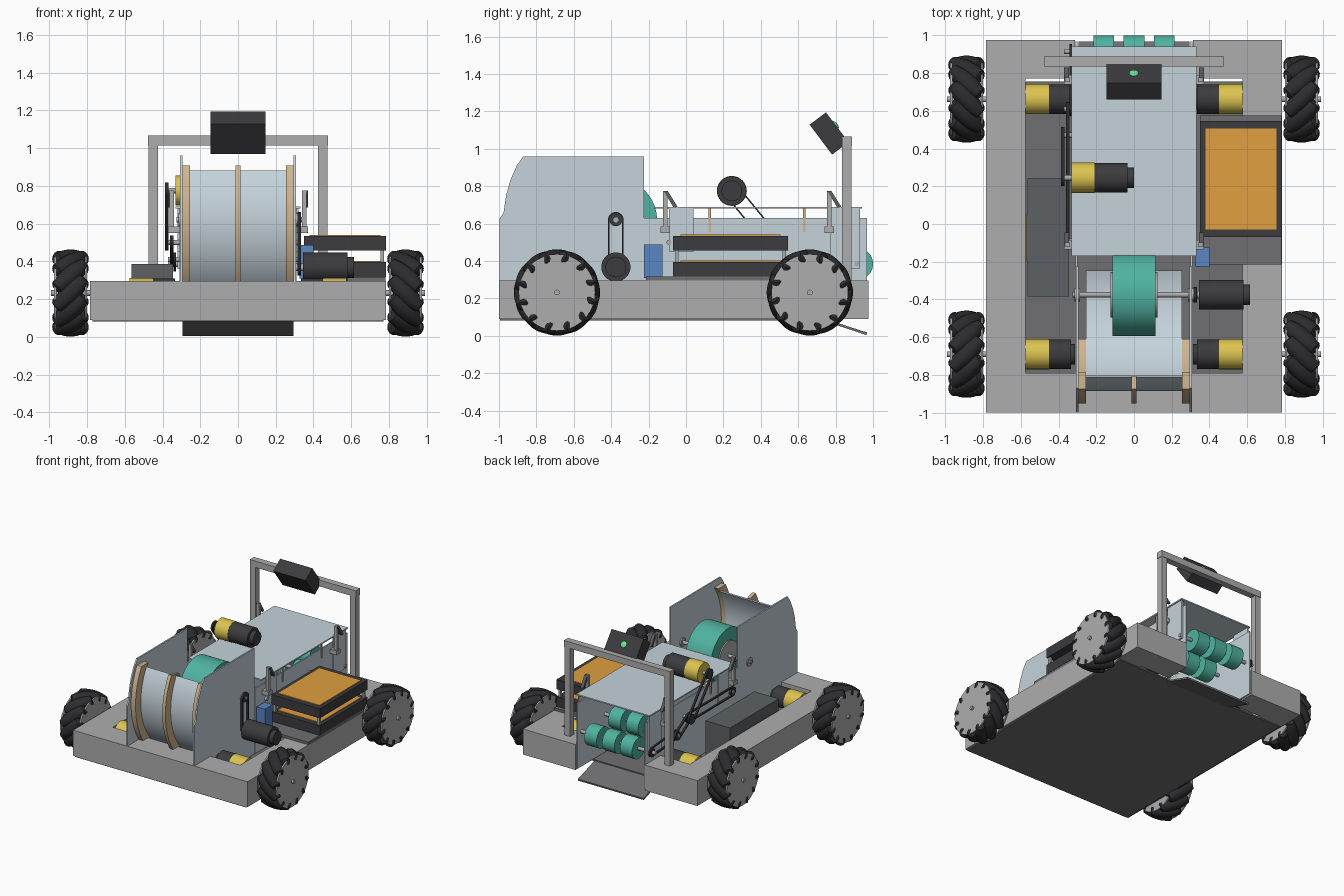
import bpy, bmesh, math
from mathutils import Matrix, Vector
from math import sin, cos, pi, radians

if "Cube" in bpy.data.objects:
    bpy.data.objects.remove(bpy.data.objects["Cube"])


def mat(name, r, g, b):
    m = bpy.data.materials.new(name)
    m.diffuse_color = (r, g, b, 1)
    m.use_nodes = True
    m.node_tree.nodes["Principled BSDF"].inputs["Base Color"].default_value = m.diffuse_color
    return m


DARK = mat("dark", .045, .045, .05)
RUBBER = mat("rubber", .025, .025, .028)
SLATE = mat("slate", .11, .12, .125)
FLOOR = mat("floor", .16, .16, .17)
STEEL = mat("steel", .42, .42, .43)
PANEL = mat("panel", .56, .65, .71)
YELLOW = mat("yellow", .72, .55, .08)
GREEN = mat("green", .08, .45, .36)
LED = mat("led", .15, .8, .3)
ORANGE = mat("orange", .75, .35, .05)
BLUE = mat("blue", .1, .24, .55)
TAN = mat("tan", .62, .46, .28)


def finish(name, bm, m=None, smooth=False):
    bmesh.ops.recalc_face_normals(bm, faces=bm.faces[:])
    me = bpy.data.meshes.new(name)
    bm.to_mesh(me)
    bm.free()
    if smooth:
        for p in me.polygons:
            p.use_smooth = True
        me.set_sharp_from_angle(angle=radians(35))
    if m:
        me.materials.append(m)
    ob = bpy.data.objects.new(name, me)
    bpy.context.scene.collection.objects.link(ob)
    return ob


def box(name, x0, x1, y0, y1, z0, z1, m=None):
    bm = bmesh.new()
    M = Matrix.Translation(((x0 + x1) / 2, (y0 + y1) / 2, (z0 + z1) / 2)) @ \
        Matrix.Diagonal((abs(x1 - x0), y1 - y0, z1 - z0, 1))
    bmesh.ops.create_cube(bm, size=1, matrix=M)
    return finish(name, bm, m)


def cyl(name, x0, x1, y, z, r, m=None, n=40):
    """Cylinder along x."""
    bm = bmesh.new()
    M = Matrix.Translation(((x0 + x1) / 2, y, z)) @ Matrix.Rotation(pi / 2, 4, 'Y')
    bmesh.ops.create_cone(bm, cap_ends=True, segments=n, radius1=r, radius2=r,
                          depth=abs(x1 - x0), matrix=M)
    return finish(name, bm, m, True)


def prism(name, pts, x0, x1, m=None, smooth=False):
    """Extrude a y-z outline along x."""
    bm = bmesh.new()
    f = bm.faces.new([bm.verts.new((x0, y, z)) for y, z in pts])
    g = bmesh.ops.extrude_face_region(bm, geom=[f])
    bmesh.ops.translate(bm, vec=(x1 - x0, 0, 0),
                        verts=[v for v in g['geom'] if isinstance(v, bmesh.types.BMVert)])
    return finish(name, bm, m, smooth)


def arc(cy, cz, r, a0, a1, n=32):
    return [(cy + r * cos(radians(a0 + (a1 - a0) * i / n)),
             cz + r * sin(radians(a0 + (a1 - a0) * i / n))) for i in range(n + 1)]


def belt(name, x, p, q, r, w=.018):
    """Belt loop around two pulleys, with the pulleys."""
    a = math.degrees(math.atan2(q[1] - p[1], q[0] - p[0]))
    loops = [arc(*q, k, a - 90, a + 90, 12) + arc(*p, k, a + 90, a + 270, 12) for k in (r, r + .008)]
    bm = bmesh.new()
    rings = [[bm.verts.new((x + s, *pt)) for pt in loop]
             for s, loop in ((-w / 2, loops[0]), (-w / 2, loops[1]), (w / 2, loops[1]), (w / 2, loops[0]))]
    n = len(rings[0])
    for k in range(4):
        for i in range(n):
            j, l = (i + 1) % n, (k + 1) % 4
            bm.faces.new((rings[k][i], rings[k][j], rings[l][j], rings[l][i]))
    finish(name, bm, RUBBER, True)
    for c in (p, q):
        cyl(name + "_pulley", x - w / 2, x + w / 2, *c, r, DARK, 24)


def wheel(sx, y, twist):
    """Mecanum wheel: two discs, hub and twelve slanted rollers."""
    z, cx = .232, sx * .888
    bm = bmesh.new()
    N, S = 12, 16
    prof = [(-1.04, .022)] + [(t / 4, .051 - .019 * (t / 4) ** 2) for t in range(-4, 5)] + [(1.04, .022)]
    for k in range(N):
        M = Matrix.Translation((cx, y, z)) @ Matrix.Rotation(2 * pi * k / N, 4, 'X') @ \
            Matrix.Translation((0, 0, .18)) @ Matrix.Rotation(twist * pi / 4, 4, 'Z')
        rings = [[bm.verts.new(M @ Vector((t * .105, r * cos(2 * pi * i / S), r * sin(2 * pi * i / S))))
                  for i in range(S)] for t, r in prof]
        for a, b in zip(rings, rings[1:]):
            for i in range(S):
                bm.faces.new((a[i], a[(i + 1) % S], b[(i + 1) % S], b[i]))
        bm.faces.new(rings[0])
        bm.faces.new(rings[-1])
    finish("wheel_rollers", bm, RUBBER, True)
    cyl("wheel_outer_disc", sx * .963, sx * .975, y, z, .205, STEEL, 48)
    cyl("wheel_inner_disc", sx * .80, sx * .812, y, z, .205, STEEL, 48)
    cyl("wheel_hub", sx * .81, sx * .965, y, z, .10, STEEL)
    cyl("wheel_axle", sx * .57, sx * .99, y, z, .015, STEEL, 16)
    # drive motor
    cyl("drive_gearbox", sx * .575, sx * .45, y, z, .08, YELLOW)
    cyl("drive_motor", sx * .45, sx * .335, y, z, .078, DARK)
    cyl("drive_motor_cap", sx * .335, sx * .312, y, z, .055, DARK)


for sx in (-1, 1):
    wheel(sx, -.69, -sx)
    wheel(sx, .662, sx)
    # chassis rails
    box("side_rail", sx * .575, sx * .785, -1, .975, .09, .297, STEEL)
    box("rear_crossmember", sx * .312, sx * .575, .77, .975, .09, .297, STEEL)
    # shooter and tunnel side plates
    side = [(-.225, .1), (-.225, .96), (-.87, .96), (-.905, .91), (-.94, .83), (-.962, .75),
            (-.975, .66), (-.998, .625), (-.998, .1)]
    prism("shooter_side", side, sx * .295, sx * .307, PANEL)
    box("tunnel_side", sx * .30, sx * .31, -.225, .968, .1, .63, PANEL)
    box("front_lid_support", sx * .31, sx * .322, -.09, .04, .45, .682, PANEL)
    box("rear_lid_support", sx * .31, sx * .322, .77, .93, .36, .682, PANEL)
    for y in (.12, .625):
        box("lid_rib_end", sx * .30, sx * .316, y, y + .013, .555, .682, TAN)
    # lid latches
    for y in (-.11, .765):
        box("latch_post", sx * .338, sx * .362, y - .012, y + .012, .58, .775, STEEL)
        box("latch_base", sx * .31, sx * .37, y - .025, y + .025, .55, .585, STEEL)
        prism("latch_arm", [(y - .01, .775), (y + .012, .775), (y + .065, .69), (y + .045, .685)],
              sx * .345, sx * .37, SLATE)
    # hood edge ribs
    prism("hood_rib", arc(-.375, .62, .578, 150, 242) + arc(-.375, .62, .50, 242, 145),
          sx * .255, sx * .295, TAN, True)
    # camera mast posts
    box("mast_post", sx * .425, sx * .475, .835, .885, .297, 1.02, STEEL)

box("front_crossmember", -.575, .575, -1, -.79, .09, .297, STEEL)
box("belly_plate", -.77, .77, -.995, .755, .082, .094, FLOOR)
prism("intake_ramp", [(.73, .082), (.73, .094), (.968, .018), (.965, .004)], -.295, .295, FLOOR)
box("tunnel_lid", -.33, .33, -.17, .94, .68, .69, PANEL)

# curved hood and centre rib
prism("hood_sheet", arc(-.375, .62, .51, 149, 285, 48) + arc(-.375, .62, .50, 285, 149, 48),
      -.255, .255, PANEL, True)
prism("hood_centre_rib", arc(-.375, .62, .578, 150, 242) + arc(-.375, .62, .508, 242, 148),
      -.014, .014, TAN, True)

# flywheel and its drive
cyl("flywheel", -.115, .115, -.375, .62, .22, GREEN, 64)
for s in (-1, 1):
    cyl("flywheel_hub", s * .11, s * .125, -.375, .62, .12, STEEL)
    cyl("flywheel_bearing", s * .285, s * .315, -.375, .62, .035, STEEL, 24)
cyl("flywheel_axle", -.325, .34, -.375, .62, .014, STEEL, 16)
cyl("shooter_motor", .345, .58, -.375, .368, .078, DARK)
cyl("shooter_motor_cap", .58, .615, -.375, .368, .055, DARK)
cyl("shooter_motor_shaft", .30, .345, -.375, .368, .02, STEEL, 16)
belt("flywheel_belt", .325, (-.375, .368), (-.375, .62), .034)

# intake rollers
for y, z in ((.915, .385), (.61, .41)):
    cyl("intake_shaft", -.37, .33, y, z, .014, STEEL, 16)
    for x in (-.16, 0, .16):
        cyl("intake_roller", x - .055, x + .055, y, z, .085, GREEN)
cyl("tunnel_front_shaft", -.37, .33, -.09, .5, .014, STEEL, 16)
cyl("tunnel_middle_shaft", -.38, .33, .47, .5, .014, STEEL, 16)

# conveyor motor and belts on the left side
cyl("conveyor_gearbox", -.33, -.21, .245, .775, .08, YELLOW)
cyl("conveyor_motor", -.21, -.035, .245, .775, .078, DARK)
cyl("conveyor_motor_cap", -.035, 0, .245, .775, .055, DARK)
cyl("conveyor_shaft", -.385, -.33, .245, .775, .014, STEEL, 16)
belt("conveyor_belt", -.378, (.245, .775), (.47, .5), .036)
belt("front_belt", -.352, (-.09, .5), (.47, .5), .03)
belt("middle_belt", -.352, (.47, .5), (.61, .41), .03)
belt("intake_belt", -.335, (.61, .41), (.915, .385), .03, .014)

# electronics trays on the right
box("tray_base", .35, .783, -.215, .575, .297, .318, FLOOR)
for z in (.318, .457):
    box("electronics_tray", .35, .785, -.07, .545, z, z + .078, DARK)
    box("electronics_board", .378, .755, -.03, .505, z + .07, z + .084, ORANGE)
for x in (.37, .765):
    for y in (-.05, .525):
        cyl_post = box("tray_post", x - .01, x + .01, y - .01, y + .01, .39, .46, STEEL)
box("air_regulator", .325, .4, -.225, -.125, .31, .488, BLUE)

# battery on the left
box("battery_box", -.565, -.345, -.385, .24, .094, .385, SLATE)
box("battery_label", -.569, -.56, -.2, .05, .2, .27, ORANGE)

# camera mast
box("mast_bar", -.478, .478, .835, .888, 1.015, 1.067, STEEL)
tilt = Matrix.Translation((0, .765, 1.082)) @ Matrix.Rotation(radians(37), 4, 'X')
cam = box("camera_box", -.145, .145, -.055, .055, -.1, .1, DARK)
cam.matrix_world = tilt
bm = bmesh.new()
bmesh.ops.create_uvsphere(bm, u_segments=20, v_segments=12, radius=.026,
                          matrix=tilt @ Matrix.Translation((0, .053, .015)) @ Matrix.Diagonal((1, .5, 1, 1)))
finish("camera_light", bm, LED, True)
